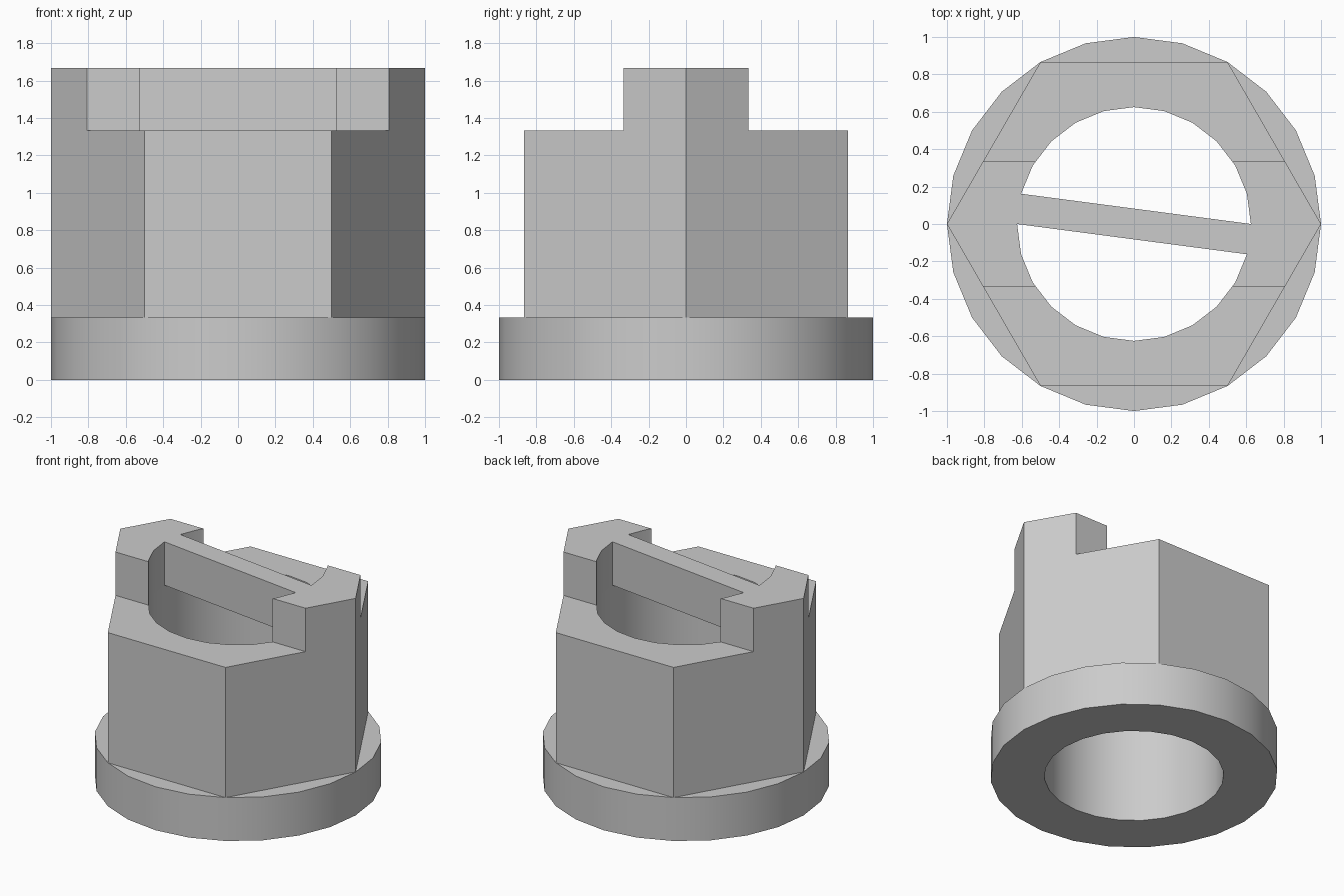
import bpy, bmesh
from math import sin, cos, radians, sqrt

cube = bpy.data.objects.get("Cube")
if cube:
    bpy.data.objects.remove(cube)

COLLAR_TOP, LEDGE, TOP = 1 / 3, 4 / 3, 5 / 3
BORE, NOTCH = 0.625, 1 / 3
STEP = 15

grey = bpy.data.materials.new("plain grey")
grey.use_nodes = True
grey.diffuse_color = (0.6, 0.6, 0.6, 1)
grey.node_tree.nodes["Principled BSDF"].inputs["Base Color"].default_value = (0.6, 0.6, 0.6, 1)


def polar(radius, angle):
    return (radius * cos(radians(angle)), radius * sin(radians(angle)))


def arc(radius, start, end, step=STEP):
    return [polar(radius, a) for a in range(start, end + 1, step)]


def half_turn(points):
    return [(-x, -y) for x, y in points]


def cap(bm, points, z, up=True):
    """Flat polygon from a counter-clockwise outline."""
    order = points if up else points[::-1]
    bm.faces.new([bm.verts.new((x, y, z)) for x, y in order])


def wall(bm, points, z0, z1, outward=True):
    """Closed vertical wall along a counter-clockwise outline."""
    for p, q in zip(points, points[1:] + points[:1]):
        quad = [(*p, z0), (*q, z0), (*q, z1), (*p, z1)]
        bm.faces.new([bm.verts.new(c) for c in (quad if outward else quad[::-1])])


def finish(bm, name):
    bmesh.ops.remove_doubles(bm, verts=bm.verts, dist=0.0005)
    mesh = bpy.data.meshes.new(name)
    bm.to_mesh(mesh)
    bm.free()
    mesh.materials.append(grey)
    obj = bpy.data.objects.new(name, mesh)
    bpy.context.collection.objects.link(obj)
    bpy.ops.object.select_all(action='DESELECT')
    obj.select_set(True)
    bpy.context.view_layer.objects.active = obj
    bpy.ops.object.shade_smooth_by_angle(angle=radians(30))


rim = arc(1, 0, 345)
bore = arc(BORE, 0, 345)
hexagon = arc(1, 0, 300, 60)

# Round collar: rim, underside ring and the slivers outside the hexagon
bm = bmesh.new()
wall(bm, rim, 0, COLLAR_TOP)
for i in range(len(rim)):
    j = (i + 1) % len(rim)
    cap(bm, [bore[i], rim[i], rim[j], bore[j]], 0, up=False)
for a in range(0, 360, 60):
    cap(bm, arc(1, a, a + 60), COLLAR_TOP)
finish(bm, "round_collar")

# Points where the notches cross the hexagon and the bore
edge_x = 1 - NOTCH / sqrt(3)
(ax, ay), (bx, by) = polar(BORE, 30), polar(BORE, 45)
bore_x = ax + (bx - ax) * (NOTCH - ay) / (by - ay)

# Hexagonal body with its through bore and two low ledges
bm = bmesh.new()
wall(bm, hexagon, COLLAR_TOP, LEDGE)
wall(bm, bore, 0, LEDGE, outward=False)
ledge = ([(edge_x, NOTCH), polar(1, 60), polar(1, 120), (-edge_x, NOTCH), (-bore_x, NOTCH)]
         + arc(BORE, 45, 135)[::-1] + [(bore_x, NOTCH)])
cap(bm, ledge, LEDGE)
cap(bm, half_turn(ledge), LEDGE)
finish(bm, "hexagonal_body")

# Raised end blocks joined by the slanted cross bar
bm = bmesh.new()
end = ([(bore_x, -NOTCH), (edge_x, -NOTCH), (1, 0), (edge_x, NOTCH), (bore_x, NOTCH)]
       + arc(BORE, 0, 30)[::-1])
tip = polar(BORE, -15)
right = [tip, polar(BORE, -30)] + end
outline = right + half_turn(right)
wall(bm, outline, LEDGE, TOP)
cap(bm, right, TOP)
cap(bm, half_turn(right), TOP)
bar = [tip, polar(BORE, 0)] + half_turn([tip, polar(BORE, 0)])
cap(bm, bar, TOP)
cap(bm, bar, LEDGE, up=False)
finish(bm, "end_blocks_and_cross_bar")
